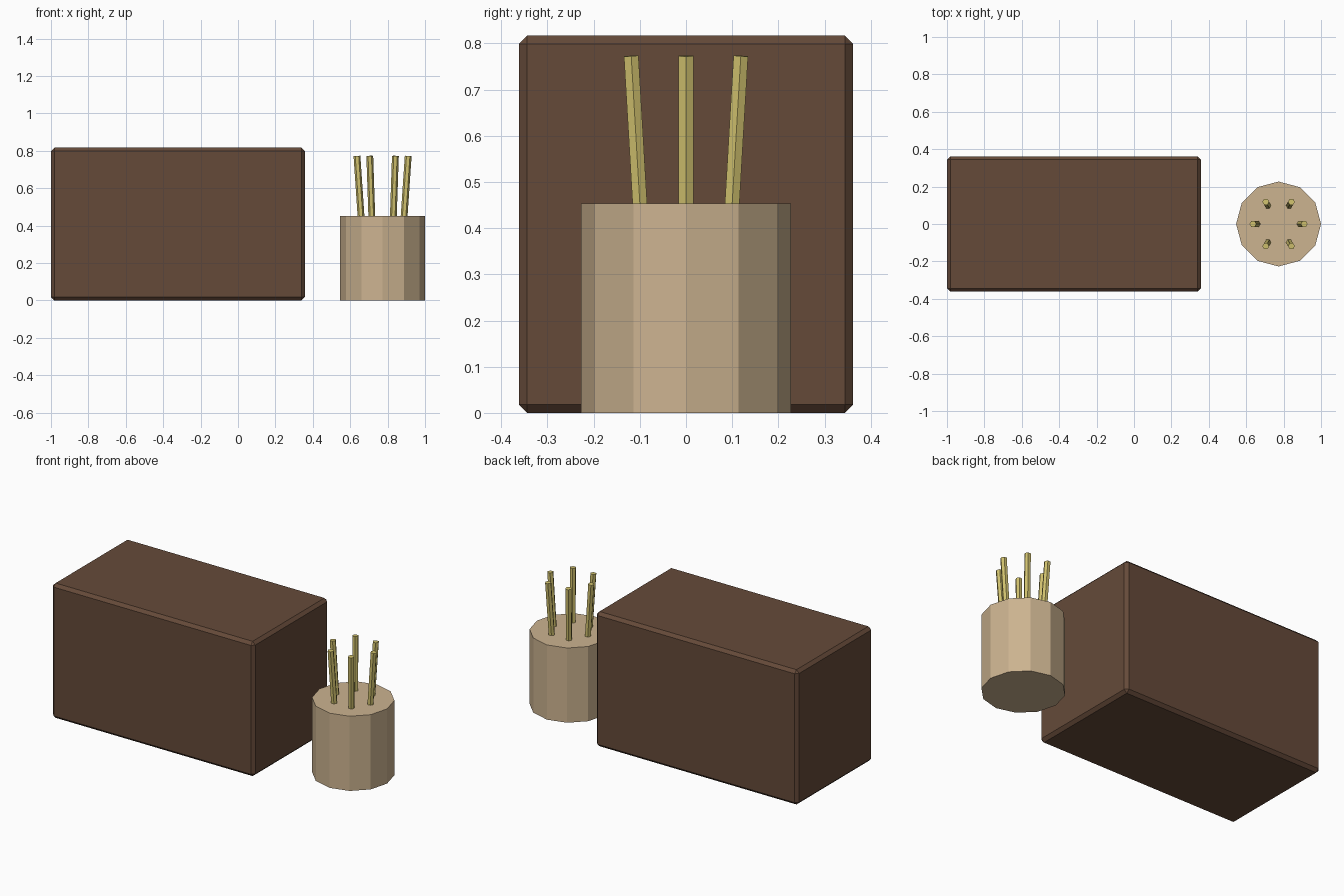
import bpy, bmesh, math
from mathutils import Vector, Matrix

if "Cube" in bpy.data.objects:
    bpy.data.objects.remove(bpy.data.objects["Cube"])


def lin(c):
    c /= 255
    return c / 12.92 if c <= 0.04045 else ((c + 0.055) / 1.055) ** 2.4


def material(name, r, g, b):
    m = bpy.data.materials.new(name)
    m.diffuse_color = (lin(r), lin(g), lin(b), 1)
    m.use_nodes = True
    m.node_tree.nodes["Principled BSDF"].inputs["Base Color"].default_value = m.diffuse_color
    return m


brown = material("dark_brown", 101, 74, 57)
tan = material("tan", 204, 179, 144)
straw = material("straw_yellow", 208, 193, 110)


def finish(bm, name, mat):
    me = bpy.data.meshes.new(name)
    bm.to_mesh(me)
    bm.free()
    me.materials.append(mat)
    ob = bpy.data.objects.new(name, me)
    bpy.context.collection.objects.link(ob)
    return ob


def rod(name, a, b, radius, sides, mat):
    """Flat-faced prism from a to b, with a corner pointing along x."""
    a, b = Vector(a), Vector(b)
    d = b - a
    bm = bmesh.new()
    bmesh.ops.create_cone(bm, cap_ends=True, segments=sides, radius1=radius,
                          radius2=radius, depth=d.length)
    # turn so the first corner lies on the x axis, then tilt to the direction
    first = bm.verts[:][0].co
    spin = Matrix.Rotation(-math.atan2(first.y, first.x), 4, 'Z')
    tilt = Vector((0, 0, 1)).rotation_difference(d).to_matrix().to_4x4()
    bm.transform(Matrix.Translation((a + b) / 2) @ tilt @ spin)
    return finish(bm, name, mat)


# large box with chamfered edges
x0, x1, half_y, top = -1.0, 0.357, 0.362, 0.817
bm = bmesh.new()
bmesh.ops.create_cube(bm, size=1)
bm.transform(Matrix.Translation(((x0 + x1) / 2, 0, top / 2))
             @ Matrix.Diagonal((x1 - x0, 2 * half_y, top, 1)))
bmesh.ops.bevel(bm, geom=bm.edges[:], offset=0.018, segments=1,
                affect='EDGES', profile=0.5)
finish(bm, "box", brown)

# twelve-sided pot
cx, pot_top = 0.773, 0.453
rod("pot", (cx, 0, 0), (cx, 0, pot_top), 0.227, 12, tan)

# ring of six sticks leaning outwards
for i in range(6):
    t = math.radians(60 * i)
    c, s = math.cos(t), math.sin(t)
    rod(f"stick_{i + 1}", (cx + 0.112 * c, 0.112 * s, pot_top - 0.05),
        (cx + 0.137 * c, 0.137 * s, 0.773), 0.0182, 6, straw)
